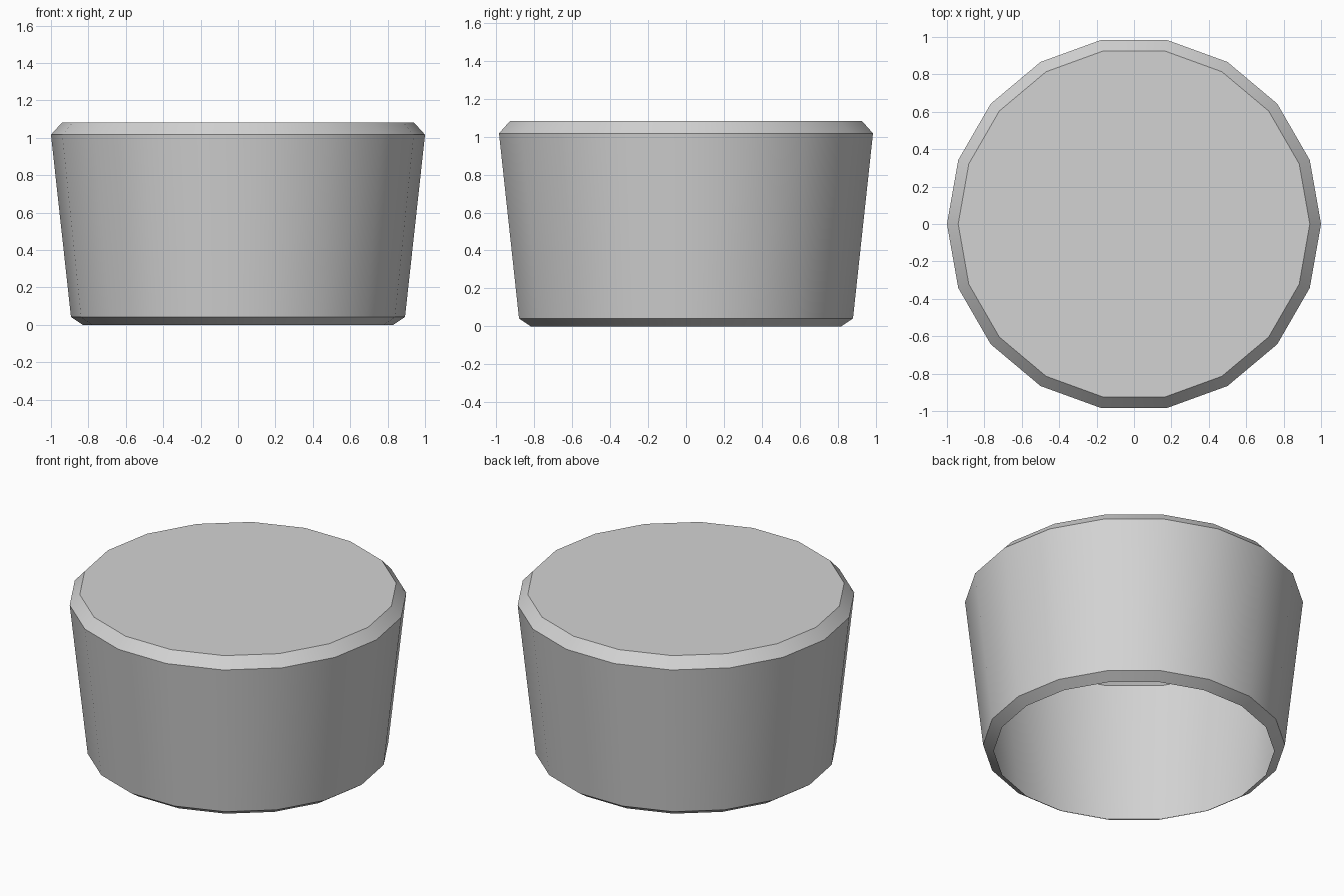
import bpy
import bmesh
import math

SIDES = 18
# (radius, height) of each ring, from the open bottom rim to the top
PROFILE = [(0.83, 0.0), (0.893, 0.042), (1.0, 1.017), (0.94, 1.083)]

cube = bpy.data.objects.get("Cube")
if cube:
    bpy.data.objects.remove(cube, do_unlink=True)

# Plain grey material
grey = bpy.data.materials.new("light_grey")
grey.use_nodes = True
color = (0.65, 0.65, 0.65, 1.0)
grey.diffuse_color = color
for node in grey.node_tree.nodes:
    if node.type == "BSDF_PRINCIPLED":
        node.inputs["Base Color"].default_value = color


def add_ring(bm, radius, height):
    angles = [math.tau * i / SIDES for i in range(SIDES)]
    return [bm.verts.new((radius * math.cos(a), radius * math.sin(a), height))
            for a in angles]


# Tapered shell with chamfered rims, closed on top and open below
bm = bmesh.new()
rings = [add_ring(bm, r, z) for r, z in PROFILE]
for low, high in zip(rings, rings[1:]):
    for i in range(SIDES):
        j = (i + 1) % SIDES
        bm.faces.new((low[i], low[j], high[j], high[i]))
bm.faces.new(rings[-1])

mesh = bpy.data.meshes.new("tapered_cap")
bm.to_mesh(mesh)
bm.free()
mesh.materials.append(grey)
cap = bpy.data.objects.new("tapered_cap", mesh)
bpy.context.collection.objects.link(cap)

# Smooth around the wall, sharp at the chamfers
bpy.ops.object.select_all(action="DESELECT")
cap.select_set(True)
bpy.context.view_layer.objects.active = cap
bpy.ops.object.shade_smooth_by_angle(angle=math.radians(30))
